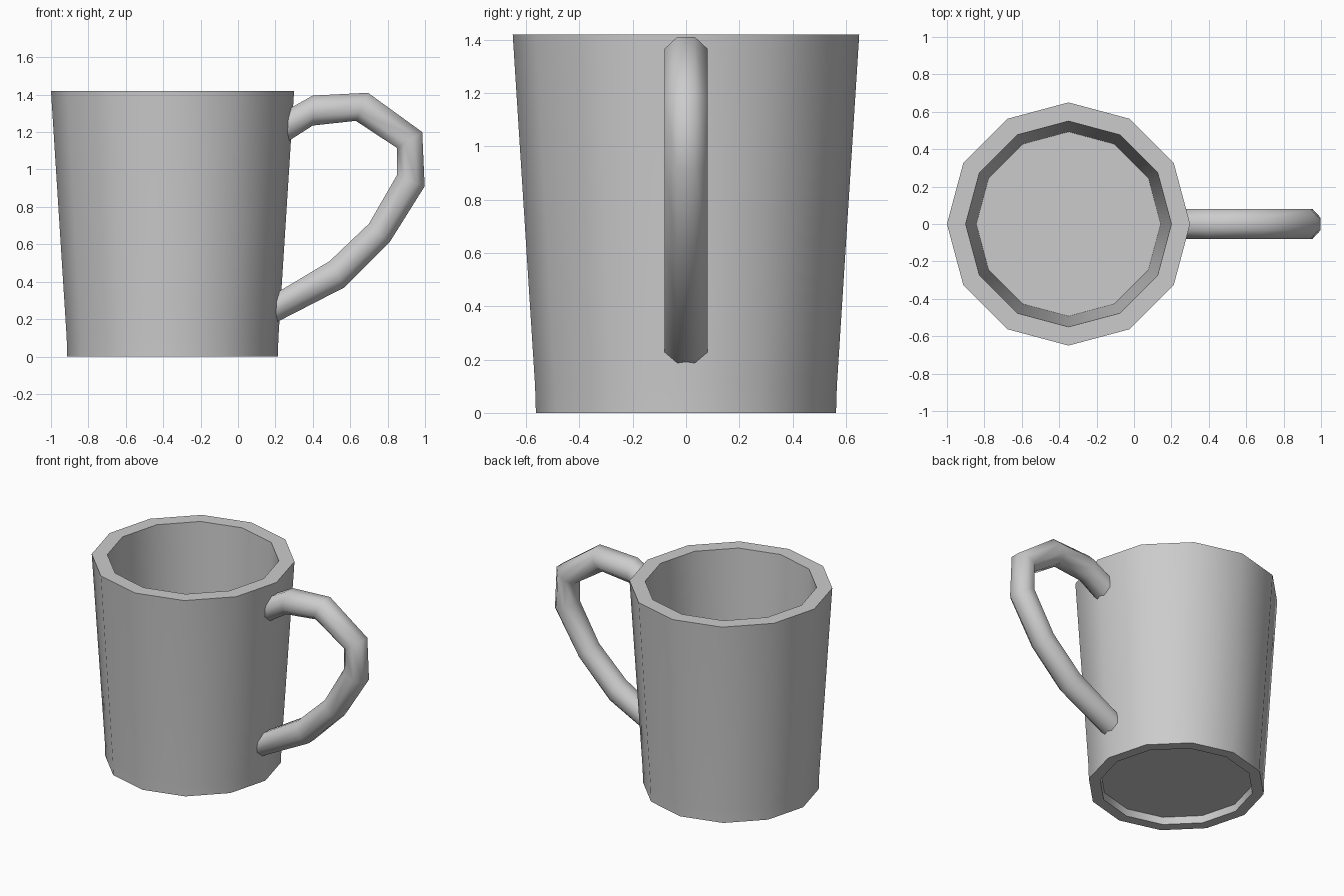
import bpy, math
from mathutils import Vector

if "Cube" in bpy.data.objects:
    bpy.data.objects.remove(bpy.data.objects["Cube"])


def make_object(name, verts, faces, smooth_angle):
    mesh = bpy.data.meshes.new(name)
    mesh.from_pydata(verts, [], faces)
    obj = bpy.data.objects.new(name, mesh)
    bpy.context.collection.objects.link(obj)
    bpy.ops.object.select_all(action='DESELECT')
    obj.select_set(True)
    bpy.context.view_layer.objects.active = obj
    bpy.ops.object.mode_set(mode='EDIT')
    bpy.ops.mesh.select_all(action='SELECT')
    bpy.ops.mesh.normals_make_consistent(inside=False)
    bpy.ops.object.mode_set(mode='OBJECT')
    bpy.ops.object.shade_smooth_by_angle(angle=math.radians(smooth_angle))
    return obj


def loft(name, rings, smooth_angle):
    """Bridge successive rings of equal size and cap both ends."""
    n = len(rings[0])
    verts = [v for ring in rings for v in ring]
    faces = [(i * n + j, i * n + (j + 1) % n,
              (i + 1) * n + (j + 1) % n, (i + 1) * n + j)
             for i in range(len(rings) - 1) for j in range(n)]
    faces.append(tuple(range(n))[::-1])
    faces.append(tuple(range(len(verts) - n, len(verts))))
    return make_object(name, verts, faces, smooth_angle)


# Mug body: 12-sided turned profile (radius, z) from foot recess to inner floor
profile = [(0.485, 0.05), (0.49, 0.0), (0.563, 0.0), (0.566, 0.10),
           (0.65, 1.42), (0.55, 1.42), (0.493, 0.10)]
SIDES = 12
body_rings = [[(-0.35 + r * math.cos(math.tau * k / SIDES),
                r * math.sin(math.tau * k / SIDES), z)
               for k in range(SIDES)] for r, z in profile]
loft("mug_body", body_rings, 35)

# Handle: octagonal tube through outer/inner edge pairs (x, z), ends sunk in the wall
pairs = [((0.22, 1.295), (0.22, 1.12)), ((0.40, 1.395), (0.40, 1.235)),
         ((0.695, 1.41), (0.63, 1.26)), ((0.985, 1.20), (0.85, 1.115)),
         ((0.998, 0.91), (0.85, 0.97)), ((0.81, 0.61), (0.70, 0.71)),
         ((0.57, 0.37), (0.49, 0.51)), ((0.18, 0.17), (0.18, 0.325))]
apothem = math.cos(math.pi / 8)
handle_rings = []
for outer, inner in pairs:
    o, i = Vector((outer[0], 0, outer[1])), Vector((inner[0], 0, inner[1]))
    mid, half = (o + i) / 2, (o - i) / 2
    ring = []
    for k in range(8):
        a = math.tau * (k + 0.5) / 8
        ring.append(mid + half * (math.cos(a) / apothem)
                    + Vector((0, 0.08 * math.sin(a) / apothem, 0)))
    handle_rings.append(ring)
loft("handle", handle_rings, 50)
